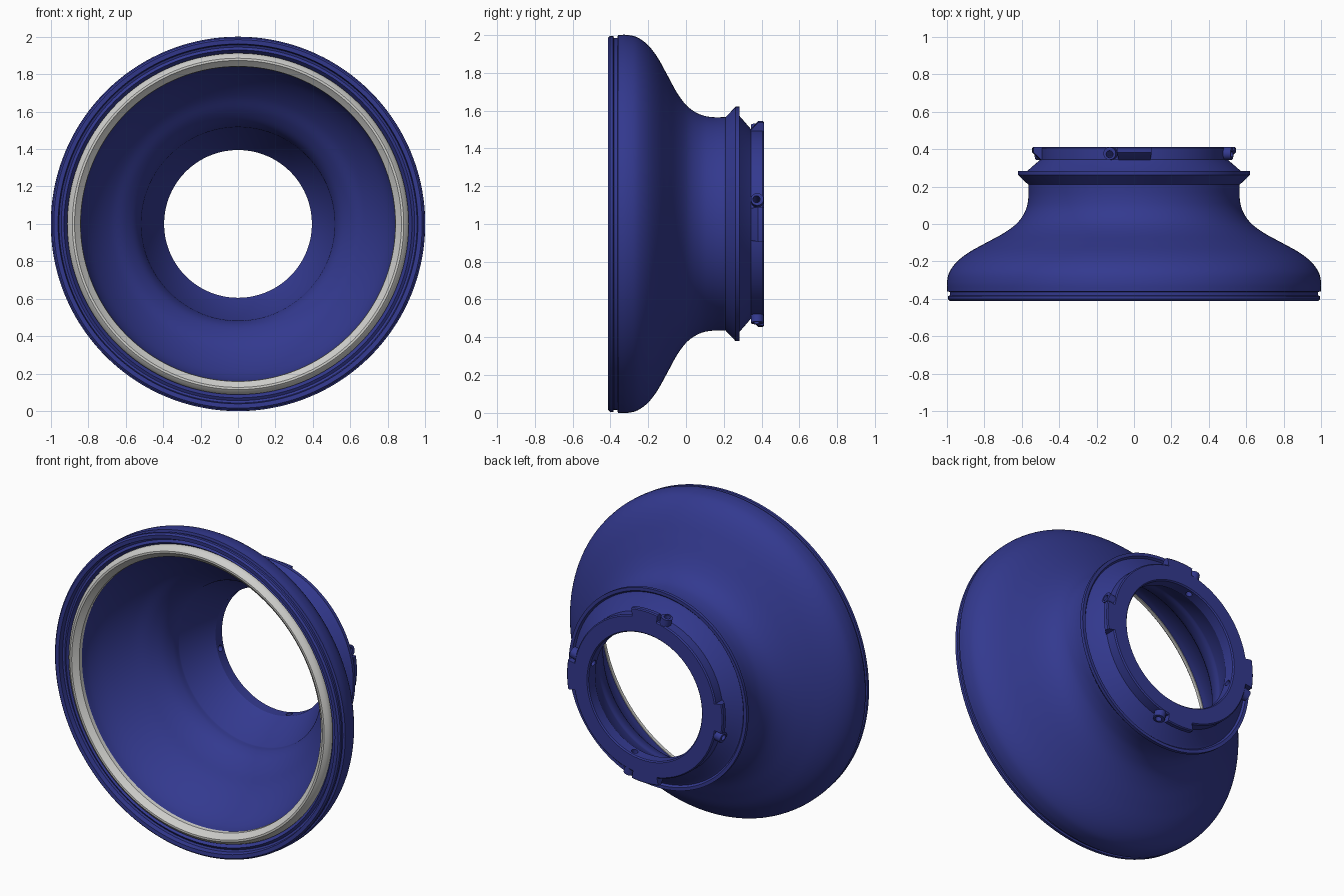
import bpy, bmesh, math
from mathutils import Matrix, Vector

if "Cube" in bpy.data.objects:
    bpy.data.objects.remove(bpy.data.objects["Cube"])

SEG = 144
CENTRE = Vector((0, 0, 1))


def material(name, rgb):
    m = bpy.data.materials.new(name)
    m.diffuse_color = (*rgb, 1)
    m.use_nodes = True
    m.node_tree.nodes["Principled BSDF"].inputs["Base Color"].default_value = m.diffuse_color
    return m


BLUE = material("deep blue", (0.033, 0.041, 0.275))
GREY = material("light grey", (0.62, 0.62, 0.60))


def smooth_path(pts, steps=5):
    """Catmull-Rom curve through the profile points."""
    p = [Vector(q) for q in pts]
    p = [2 * p[0] - p[1]] + p + [2 * p[-1] - p[-2]]
    out = []
    for i in range(1, len(p) - 2):
        a, b, c, d = p[i - 1:i + 3]
        for k in range(steps):
            t = k / steps
            out.append(0.5 * (2 * b + (c - a) * t + (2 * a - 5 * b + 4 * c - d) * t * t
                              + (3 * b - a - 3 * c + d) * t ** 3))
    return [tuple(v) for v in out] + [tuple(pts[-1])]


def sweep(bm, profile, start=0, end=360, seg=SEG):
    """Turn a closed (radius, y) profile around the y axis."""
    full = end - start >= 360
    rings = []
    for i in range(seg if full else seg + 1):
        a = math.radians(start + (end - start) * i / seg)
        rings.append([bm.verts.new((r * math.cos(a), y, 1 + r * math.sin(a)))
                      for r, y in profile])
    n = len(profile)
    for i in range(seg):
        a, b = rings[i], rings[(i + 1) % len(rings)]
        for j in range(n):
            k = (j + 1) % n
            bm.faces.new((a[j], a[k], b[k], b[j]))
    if not full:
        bm.faces.new(rings[0])
        bm.faces.new(rings[-1])


def radial_pegs(radius, inner, outer, y):
    """Four cylinders pointing outward, one beside each lug."""
    bm = bmesh.new()
    for q in range(4):
        a = math.radians(90 * q + 14)
        d = Vector((math.cos(a), 0, math.sin(a)))
        place = Matrix.Translation(CENTRE + d * (inner + outer) / 2 + Vector((0, y, 0)))
        turn = d.to_track_quat('Z', 'Y').to_matrix().to_4x4()
        bmesh.ops.create_cone(bm, cap_ends=True, segments=20, radius1=radius, radius2=radius,
                              depth=outer - inner, matrix=place @ turn)
    return bm


def finish(bm, name, mat):
    bmesh.ops.recalc_face_normals(bm, faces=bm.faces)
    me = bpy.data.meshes.new(name)
    bm.to_mesh(me)
    bm.free()
    ob = bpy.data.objects.new(name, me)
    bpy.context.collection.objects.link(ob)
    me.materials.append(mat)
    return ob


def activate(ob):
    bpy.ops.object.select_all(action='DESELECT')
    ob.select_set(True)
    bpy.context.view_layer.objects.active = ob


# bell body: outer skin from rim to mount, then inner skin back to the rim
outer_bell = smooth_path([(1.0, -0.36), (1.0, -0.31), (0.986, -0.255), (0.945, -0.2),
                          (0.88, -0.15), (0.79, -0.1), (0.69, -0.045), (0.62, 0.01),
                          (0.579, 0.075), (0.565, 0.14), (0.565, 0.21)])
inner_bell = smooth_path([(0.515, 0.15), (0.522, 0.10), (0.55, 0.04), (0.605, -0.02),
                          (0.68, -0.08), (0.745, -0.15), (0.80, -0.23), (0.832, -0.30),
                          (0.845, -0.36)])
rim = [(0.912, -0.36), (0.93, -0.385), (0.945, -0.375), (0.957, -0.38),
       (0.962, -0.41), (0.985, -0.412), (0.995, -0.402), (0.995, -0.385),
       (0.985, -0.382), (0.985, -0.363)]
mount = [(0.62, 0.262), (0.62, 0.283), (0.60, 0.283), (0.59, 0.272), (0.575, 0.28),
         (0.50, 0.345), (0.50, 0.405), (0.493, 0.412), (0.402, 0.412), (0.395, 0.405),
         (0.395, 0.34)]
bm = bmesh.new()
sweep(bm, outer_bell + mount + inner_bell + rim)
body = finish(bm, "bell_body", BLUE)

# four bayonet lugs around the mount, each with a round boss beside it
lug = [(0.47, 0.32), (0.505, 0.345), (0.545, 0.382), (0.545, 0.406), (0.539, 0.412), (0.47, 0.412)]
bm = bmesh.new()
for q in range(4):
    sweep(bm, lug, 90 * q - 10, 90 * q + 9.5, 10)
lugs = finish(bm, "bayonet_lugs", BLUE)
bosses = finish(radial_pegs(0.034, 0.46, 0.54, 0.377), "screw_bosses", BLUE)

# radial screw holes through the bosses and mount wall
cutter = finish(radial_pegs(0.019, 0.33, 0.65, 0.373), "screw_hole_cutter", BLUE)
for ob in (body, bosses):
    mod = ob.modifiers.new("screw_holes", 'BOOLEAN')
    mod.object = cutter
    mod.solver = 'EXACT'
    activate(ob)
    bpy.ops.object.modifier_apply(modifier=mod.name)
bpy.data.objects.remove(cutter)

# grey seal ring: a ridge with faceted slopes set in the front rim
seal = [(0.84, -0.355), (0.842, -0.378), (0.862, -0.396), (0.874, -0.408), (0.886, -0.408),
        (0.906, -0.392), (0.913, -0.375), (0.913, -0.35)]
bm = bmesh.new()
sweep(bm, seal)
ring = finish(bm, "seal_ring", GREY)

for ob in (body, lugs, bosses, ring):
    activate(ob)
    bpy.ops.object.shade_smooth_by_angle(angle=math.radians(30))
